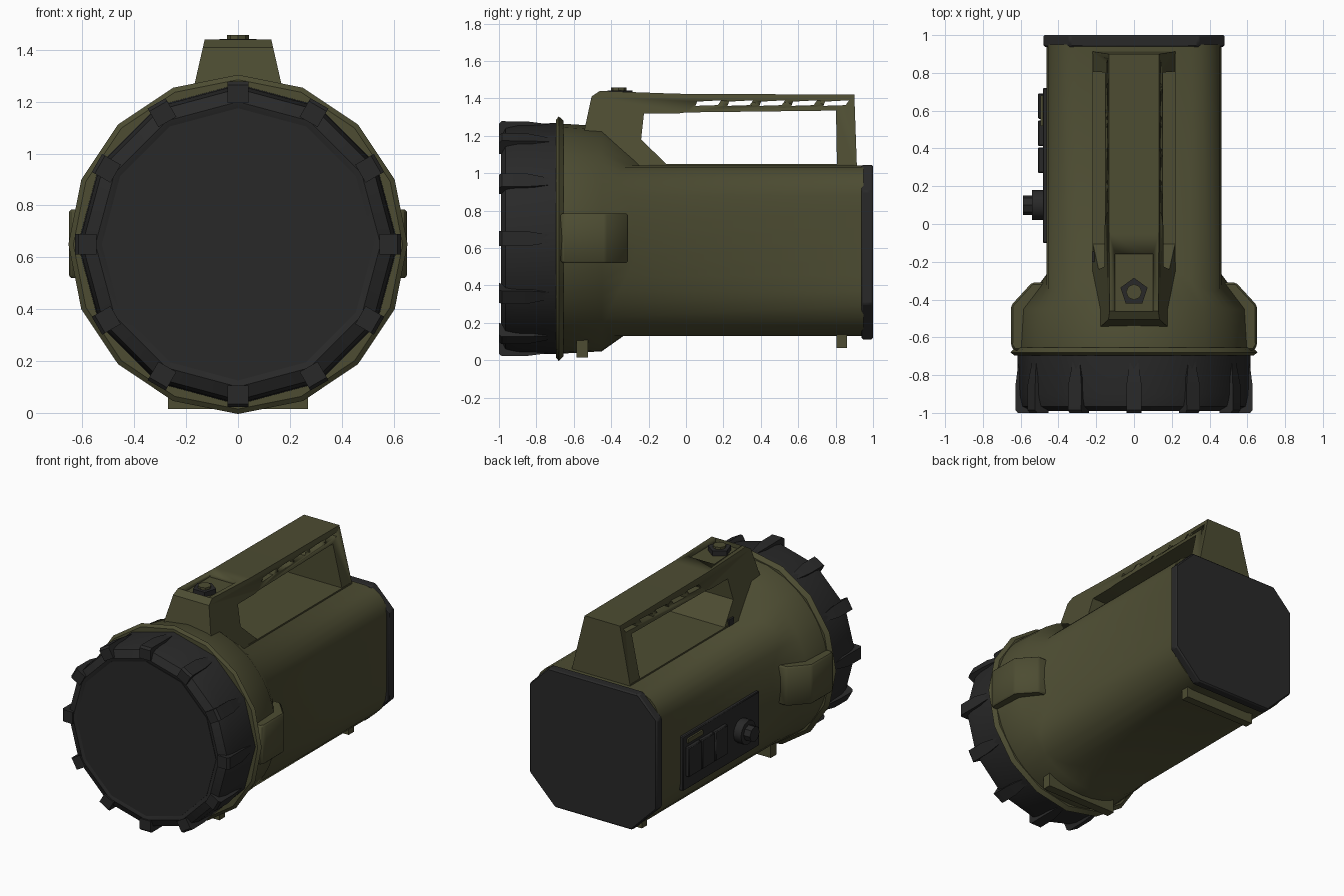
import bpy, bmesh, math
from mathutils import Matrix, Vector

if "Cube" in bpy.data.objects:
    bpy.data.objects.remove(bpy.data.objects["Cube"], do_unlink=True)


def material(name, color):
    m = bpy.data.materials.new(name)
    m.use_nodes = True
    m.diffuse_color = (*color, 1)
    bsdf = m.node_tree.nodes["Principled BSDF"]
    bsdf.inputs["Base Color"].default_value = (*color, 1)
    bsdf.inputs["Roughness"].default_value = 0.7
    return m


OLIVE = material("olive_plastic", (0.074, 0.073, 0.032))
BLACK = material("black_rubber", (0.022, 0.022, 0.022))
CZ = 0.65  # height of the lamp axis


def finish(name, bm, mat, angle=35, bevel=0):
    bmesh.ops.recalc_face_normals(bm, faces=bm.faces)
    me = bpy.data.meshes.new(name)
    bm.to_mesh(me)
    bm.free()
    me.materials.append(mat)
    ob = bpy.data.objects.new(name, me)
    bpy.context.collection.objects.link(ob)
    if bevel:
        mod = ob.modifiers.new("bevel", "BEVEL")
        mod.width, mod.segments, mod.limit_method = bevel, 1, "ANGLE"
    bpy.ops.object.select_all(action="DESELECT")
    ob.select_set(True)
    bpy.context.view_layer.objects.active = ob
    bpy.ops.object.shade_smooth_by_angle(angle=math.radians(angle))
    return ob


def loft(bm, rings):
    """Skin a list of equal-length point rings and cap both ends."""
    loops = [[bm.verts.new(p) for p in ring] for ring in rings]
    for a, b in zip(loops, loops[1:]):
        for i in range(len(a)):
            j = (i + 1) % len(a)
            bm.faces.new((a[i], a[j], b[j], b[i]))
    bm.faces.new(loops[0])
    bm.faces.new(loops[-1])
    return [v for l in loops for v in l]


def prism(bm, pts, axis, lo, hi):
    """Extrude a 2D profile along an axis; pts hold the other two axes in order."""
    def at(p, d):
        c = list(p)
        c.insert("xyz".index(axis), d)
        return Vector(c)
    return loft(bm, [[at(p, d) for p in pts] for d in (lo, hi)])


def lathe(name, profile, sides, mat, angle=35):
    """Turn (y, radius) pairs about the lamp axis."""
    bm = bmesh.new()
    turns = [2 * math.pi * i / sides for i in range(sides)]
    loft(bm, [[(r * math.sin(t), y, CZ + r * math.cos(t)) for t in turns]
              for y, r in profile])
    return finish(name, bm, mat, angle)


def box(name, x, y, z, mat, bevel=0):
    bm = bmesh.new()
    prism(bm, [(x[0], z[0]), (x[1], z[0]), (x[1], z[1]), (x[0], z[1])], "y", *y)
    return finish(name, bm, mat, bevel=bevel)


def rounded_section(half, bottom, top, r_bottom, r_top, segs):
    pts = []
    for sx, sz, start in ((1, 1, 0), (-1, 1, 90), (-1, -1, 180), (1, -1, 270)):
        r = r_top if sz > 0 else r_bottom
        cx = sx * (half - r)
        cz = top - r if sz > 0 else bottom + r
        for i in range(segs + 1):
            a = math.radians(start + 90 * i / segs)
            pts.append((cx + r * math.cos(a), cz + r * math.sin(a)))
    return pts


# Lamp head: black bezel, lens and collar flange
lathe("bezel", [(-0.97, 0.5), (-0.985, 0.53), (-0.99, 0.55), (-0.965, 0.6),
                (-0.9, 0.614), (-0.685, 0.618)], 12, BLACK)
lathe("lens", [(-0.986, 0.525), (-0.95, 0.525)], 12, BLACK)
lathe("collar_flange", [(-0.695, 0.635), (-0.68, 0.654), (-0.655, 0.63)], 16, OLIVE)

# Grip ribs around the bezel
bm = bmesh.new()
rib = [(-1.0, 0.545), (-1.0, 0.615), (-0.985, 0.628), (-0.85, 0.627),
       (-0.72, 0.61), (-0.72, 0.545)]
for i in range(12):
    verts = prism(bm, rib, "x", -0.04, 0.04)
    for v in verts:
        if v.co.y > -0.8:
            v.co.x *= 0.5
    turn = Matrix.Translation((0, 0, CZ)) @ Matrix.Rotation(math.radians(30 * i), 4, "Y")
    bmesh.ops.transform(bm, matrix=turn, verts=verts)
finish("bezel_ribs", bm, BLACK)

# Round collar flowing into the squarish battery body
section = []
corners = [Vector(p) for p in rounded_section(0.462, 0.13, 1.04, 0.24, 0.16, 5)]
for p, q in zip(corners, corners[1:] + corners[:1]):
    steps = 6 if (q - p).length > 0.2 else 1
    section += [p.lerp(q, k / steps) for k in range(steps)]
axis_point = Vector((0, CZ))


def collar_ring(y, r):
    dirs = [(p - axis_point).normalized() for p in section]
    return [(d.x * r, y, CZ + d.y * r) for d in dirs]


def body_start(p):
    gap = 0.6 - (p - axis_point).length
    return (p.x, -0.43 + 1.2 * max(gap, 0), p.y)


bm = bmesh.new()
loft(bm, [collar_ring(-0.67, 0.615), collar_ring(-0.45, 0.602),
          [body_start(p) for p in section], [(p.x, 0.95, p.y) for p in section]])
finish("collar_and_body", bm, OLIVE, 50)

# End cap
bm = bmesh.new()
prism(bm, rounded_section(0.48, 0.112, 1.045, 0.19, 0.14, 1), "y", 0.938, 1.0)
finish("end_cap", bm, BLACK, 30, bevel=0.008)

# Side lugs on the collar
bm = bmesh.new()
lug = [(0.45, -0.67), (0.635, -0.67), (0.652, -0.64), (0.65, -0.43),
       (0.54, -0.31), (0.43, -0.31)]
for s in (-1, 1):
    prism(bm, [(s * x, y) for x, y in lug], "z", 0.52, 0.785)
finish("side_lugs", bm, OLIVE, 50, bevel=0.01)

# Feet
box("front_foot", (-0.27, 0.27), (-0.585, -0.525), (0.015, 0.2), OLIVE)
box("rear_foot", (-0.27, 0.27), (0.805, 0.86), (0.065, 0.2), OLIVE)

# Carrying handle, narrowing upwards
bm = bmesh.new()
handle_side = [(-0.55, 1.2), (-0.505, 1.41), (-0.46, 1.44), (-0.05, 1.425), (0.9, 1.42),
               (0.915, 1.0), (0.808, 1.0), (0.802, 1.335), (0.0, 1.325), (-0.05, 1.318),
               (-0.225, 1.318), (-0.24, 1.18), (-0.1, 1.045), (-0.1, 0.98), (-0.3, 0.98)]
for v in prism(bm, handle_side, "x", -1, 1):
    v.co.x *= 0.133 + (1.42 - v.co.z) * 0.228
handle = finish("handle", bm, OLIVE, 30)

# Cut the grip slots and the switch recess
cut = bmesh.new()
for i in range(5):
    y = 0.05 + 0.171 * i
    prism(cut, [(y, 1.36), (y + 0.12, 1.364), (y + 0.138, 1.39), (y + 0.01, 1.383)],
          "x", -0.4, 0.4)
prism(cut, [(-0.1, -0.46), (0.1, -0.46), (0.1, -0.16), (-0.1, -0.16)], "z", 1.41, 1.6)
cutter = finish("handle_cutter", cut, OLIVE)
cutter.hide_render = True
mod = handle.modifiers.new("slots", "BOOLEAN")
mod.object, mod.operation, mod.solver = cutter, "DIFFERENCE", "EXACT"
bpy.ops.object.select_all(action="DESELECT")
handle.select_set(True)
bpy.context.view_layer.objects.active = handle
bpy.ops.object.modifier_apply(modifier=mod.name)
bpy.data.objects.remove(cutter, do_unlink=True)

# Low rail under the handle and a small strap clip beside it
box("handle_rail", (-0.22, 0.22), (-0.2, 0.9), (1.0, 1.05), OLIVE)
box("strap_clip", (-0.222, -0.185), (-0.2, -0.145), (1.03, 1.085), BLACK)


def disc(name, center, axis, r, depth, sides, mat):
    bm = bmesh.new()
    rot = Matrix.Rotation(math.pi / 2, 4, "Y") if axis == "x" else Matrix()
    bmesh.ops.create_cone(bm, cap_ends=True, segments=sides, radius1=r, radius2=r,
                          depth=depth, matrix=Matrix.Translation(center) @ rot)
    return finish(name, bm, mat)


# Push switch on top of the handle
disc("switch_ring", (0, -0.36, 1.42), "z", 0.075, 0.045, 5, BLACK)
disc("switch_button", (0, -0.36, 1.43), "z", 0.042, 0.055, 8, OLIVE)

# Control panel on the right side
box("control_panel", (-0.483, -0.44), (-0.1, 0.72), (0.32, 0.69), BLACK, bevel=0.005)
for i in range(3):
    y = 0.27 + 0.143 * i
    box(f"panel_button_{i + 1}", (-0.508, -0.47), (y, y + 0.135), (0.41, 0.61), BLACK,
        bevel=0.005)
box("panel_tab", (-0.495, -0.47), (0.52, 0.68), (0.635, 0.665), OLIVE)
disc("knob_base", (-0.505, 0.1, 0.5), "x", 0.08, 0.07, 12, BLACK)
disc("knob", (-0.55, 0.1, 0.5), "x", 0.052, 0.075, 8, BLACK)
